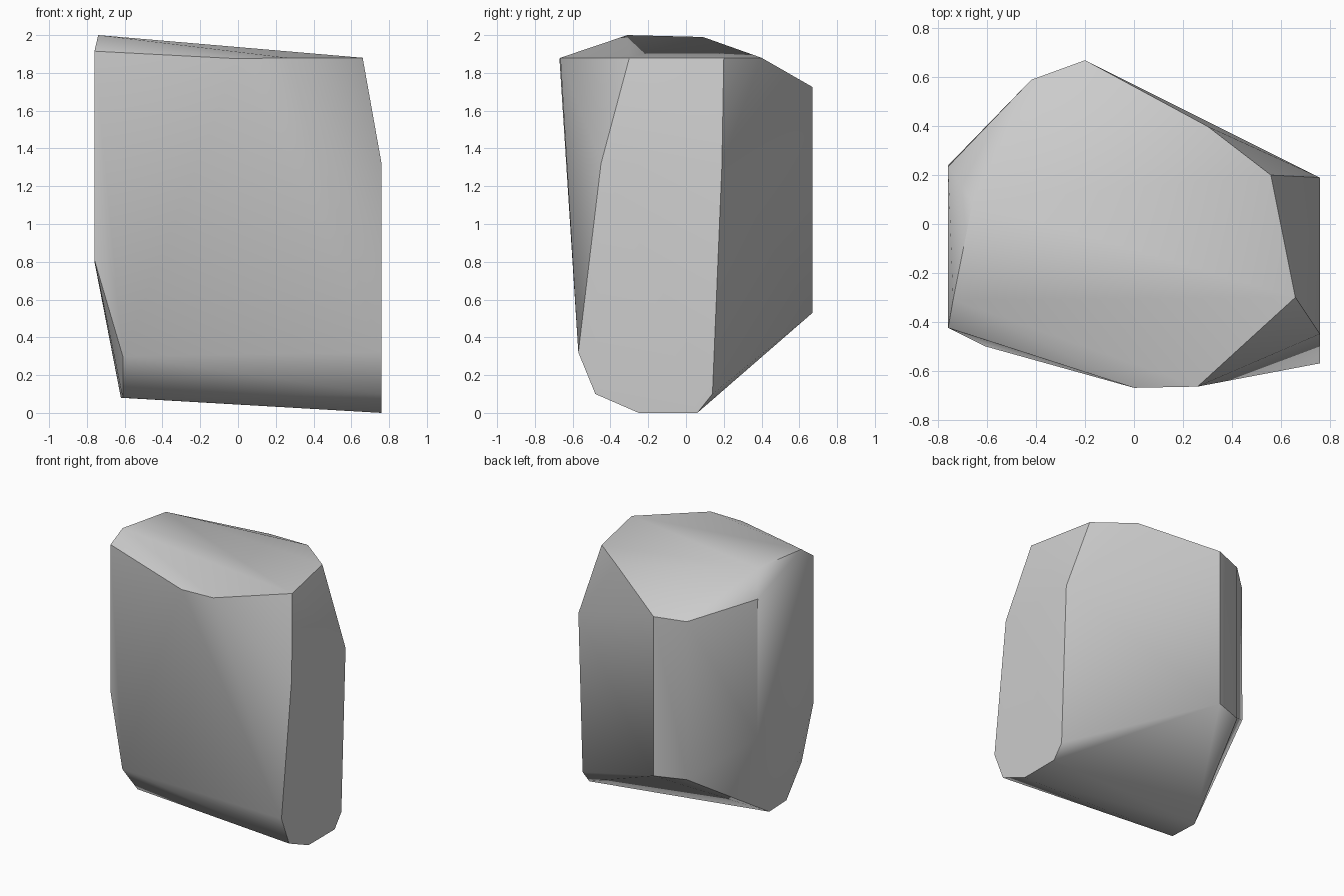
import bpy, bmesh, math

old = bpy.data.objects.get("Cube")
if old:
    bpy.data.objects.remove(old, do_unlink=True)

# Stone colour
stone = bpy.data.materials.new("stone grey")
stone.use_nodes = True
grey = (0.6, 0.6, 0.6, 1.0)
stone.diffuse_color = grey
bsdf = stone.node_tree.nodes["Principled BSDF"]
bsdf.inputs["Base Color"].default_value = grey
bsdf.inputs["Roughness"].default_value = 0.9

# Corner points of the chipped boulder
top = [(-.74, -.31, 2.0), (-.66, .09, 1.99), (.66, -.30, 1.88), (.56, .20, 1.88),
       (.30, .40, 1.88), (0, -.67, 1.875), (.26, -.665, 1.88), (-.76, -.425, 1.915),
       (-.76, .235, 1.84), (-.42, .59, 1.715), (-.2, .67, 1.725)]
right_side = [(.76, -.45, 1.32), (.76, .19, 1.31), (.76, -.57, .32), (.76, -.48, .10),
              (.76, -.25, 0), (.76, .06, 0), (.76, .14, .10)]
lower_left = [(-.2, .67, .53), (-.42, .59, .53), (-.76, .24, .80), (-.62, -.10, .08),
              (-.61, -.32, .08), (-.61, -.50, .30), (-.76, -.425, .81)]

# Wrap the corners into a closed convex stone
bm = bmesh.new()
for p in top + right_side + lower_left:
    bm.verts.new(p)
hull = bmesh.ops.convex_hull(bm, input=bm.verts)
loose = [v for v in bm.verts if not v.link_faces]
bmesh.ops.delete(bm, geom=loose, context='VERTS')
bmesh.ops.dissolve_limit(bm, angle_limit=math.radians(1.5), verts=bm.verts, edges=bm.edges)
bmesh.ops.recalc_face_normals(bm, faces=bm.faces)
mesh = bpy.data.meshes.new("boulder")
bm.to_mesh(mesh)
bm.free()
mesh.materials.append(stone)
boulder = bpy.data.objects.new("boulder", mesh)
bpy.context.collection.objects.link(boulder)

# Soft shading over shallow facets, crisp main edges
bpy.ops.object.select_all(action='DESELECT')
boulder.select_set(True)
bpy.context.view_layer.objects.active = boulder
bpy.ops.object.shade_smooth_by_angle(angle=math.radians(40))
